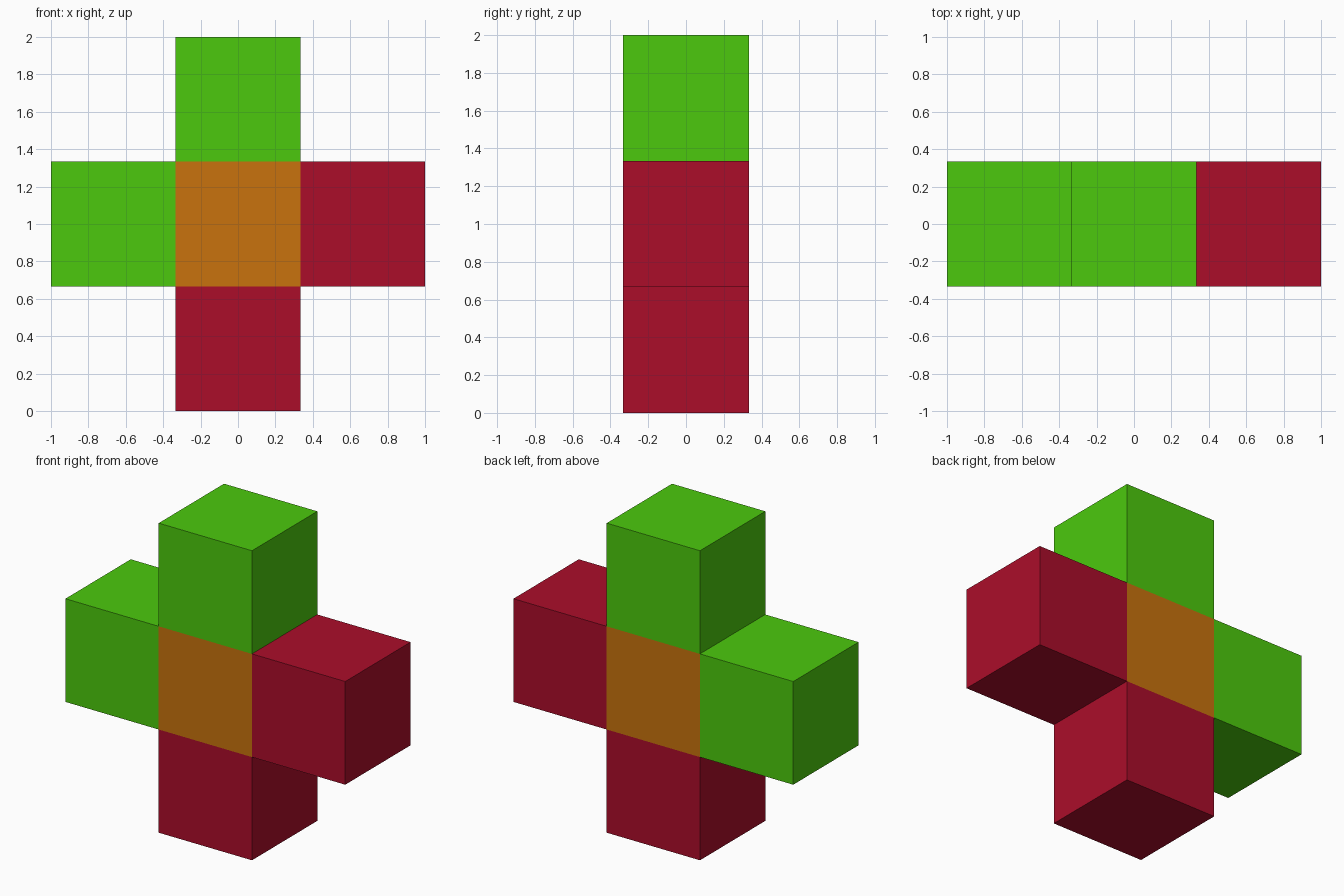
import bpy, bmesh
from mathutils import Matrix, Vector

if "Cube" in bpy.data.objects:
    bpy.data.objects.remove(bpy.data.objects["Cube"])

SIZE = 2 / 3  # edge of one block


def material(name, rgb):
    m = bpy.data.materials.new(name)
    m.diffuse_color = (*rgb, 1)
    m.use_nodes = True
    m.node_tree.nodes["Principled BSDF"].inputs["Base Color"].default_value = m.diffuse_color
    return m


# Core block
bm = bmesh.new()
bmesh.ops.create_cube(bm, size=SIZE, matrix=Matrix.Translation((0, 0, 1)))

# Four arms, extruded from the left, right, top and bottom of the core
sides = [f for f in bm.faces if abs(f.normal.y) < 0.5]
for face in sides:
    offset = Vector([round(c) for c in face.normal]) * SIZE
    arm = bmesh.ops.extrude_discrete_faces(bm, faces=[face])["faces"][0]
    bmesh.ops.translate(bm, vec=offset, verts=arm.verts[:])

# Colours: core orange, left and top arms green, right and bottom arms red
bmesh.ops.recalc_face_normals(bm, faces=bm.faces[:])
for face in bm.faces:
    c = face.calc_center_median()
    x, z = c.x, c.z - 1
    if abs(x) + abs(z) < 0.1:
        face.material_index = 0
    else:
        face.material_index = 1 if z > x else 2

mesh = bpy.data.meshes.new("block_cross")
bm.to_mesh(mesh)
bm.free()
for name, rgb in (("orange", (0.578, 0.171, 0.004)),
                  ("green", (0.072, 0.584, 0.004)),
                  ("red", (0.407, 0.004, 0.023))):
    mesh.materials.append(material(name, rgb))
bpy.context.collection.objects.link(bpy.data.objects.new("block_cross", mesh))
